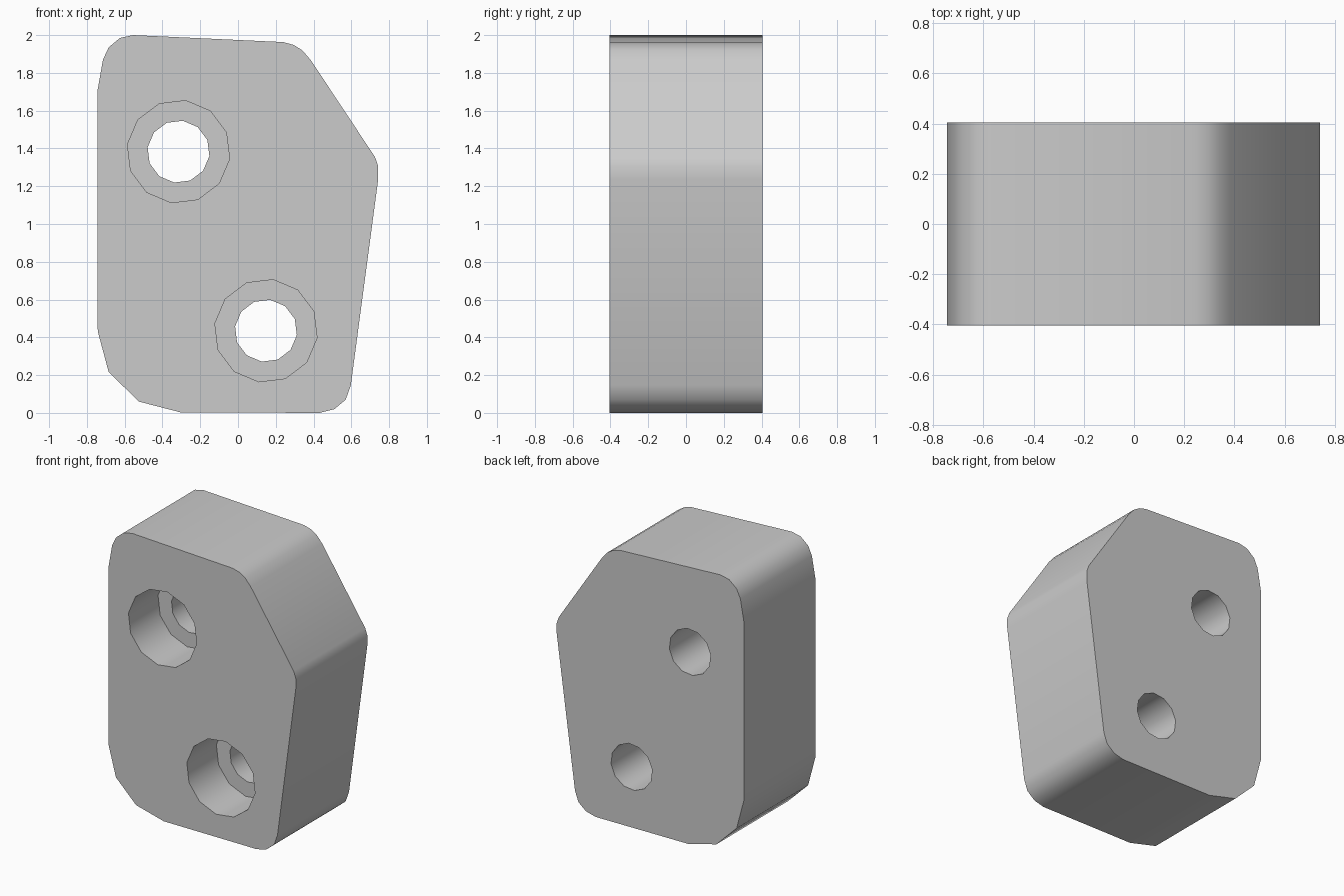
import bpy
import bmesh
import math

cube = bpy.data.objects.get("Cube")
if cube:
    bpy.data.objects.remove(cube, do_unlink=True)

HALF = 0.405          # half the block thickness
BORE_DEPTH = 0.335    # depth of the wide front recess

grey = bpy.data.materials.new("plain grey")
grey.use_nodes = True
colour = (0.6, 0.6, 0.6, 1.0)
grey.diffuse_color = colour
grey.node_tree.nodes["Principled BSDF"].inputs["Base Color"].default_value = colour


def prism(name, outline, y0, y1):
    """Extrude an (x, z) outline from y0 back to y1."""
    bm = bmesh.new()
    face = bm.faces.new([bm.verts.new((x, y0, z)) for x, z in outline])
    new = bmesh.ops.extrude_face_region(bm, geom=[face])["geom"]
    verts = [v for v in new if isinstance(v, bmesh.types.BMVert)]
    bmesh.ops.translate(bm, verts=verts, vec=(0, y1 - y0, 0))
    bmesh.ops.recalc_face_normals(bm, faces=bm.faces)
    mesh = bpy.data.meshes.new(name)
    bm.to_mesh(mesh)
    bm.free()
    mesh.materials.append(grey)
    obj = bpy.data.objects.new(name, mesh)
    bpy.context.collection.objects.link(obj)
    return obj


def ring(cx, cz, radius, sides=12, turn=22):
    angles = [math.radians(turn + 360 * i / sides) for i in range(sides)]
    return [(cx + radius * math.cos(a), cz + radius * math.sin(a)) for a in angles]


# Block with rounded and chamfered corners, clockwise from the upper left
outline = [
    (-0.745, 1.70), (-0.715, 1.87), (-0.685, 1.935), (-0.625, 1.985), (-0.555, 2.0),
    (0.24, 1.963), (0.295, 1.948), (0.34, 1.92), (0.385, 1.868),
    (0.725, 1.355), (0.742, 1.307), (0.742, 1.235),
    (0.597, 0.145), (0.57, 0.07), (0.51, 0.02), (0.433, 0.0),
    (-0.305, 0.003), (-0.525, 0.06), (-0.685, 0.217), (-0.742, 0.43), (-0.745, 0.50),
]
block = prism("block", outline, -HALF, HALF)

# Two stepped bolt holes: wide recess in front, narrow bore right through
cutters = []
for label, cx, cz in (("upper", -0.315, 1.383), ("lower", 0.148, 0.435)):
    cutters.append(prism(label + "_recess_cutter", ring(cx, cz, 0.273),
                         -HALF - 0.1, -HALF + BORE_DEPTH))
    cutters.append(prism(label + "_bore_cutter", ring(cx, cz, 0.165),
                         -HALF - 0.2, HALF + 0.1))

bpy.ops.object.select_all(action="DESELECT")
bpy.context.view_layer.objects.active = block
block.select_set(True)
for cutter in cutters:
    cutter.hide_render = True
    cut = block.modifiers.new("cut", "BOOLEAN")
    cut.operation = "DIFFERENCE"
    cut.solver = "EXACT"
    cut.object = cutter
    bpy.ops.object.modifier_apply(modifier=cut.name)
for cutter in cutters:
    bpy.data.objects.remove(cutter, do_unlink=True)

# Soft rounded corners, crisp rims
bpy.ops.object.shade_smooth_by_angle(angle=math.radians(40))
